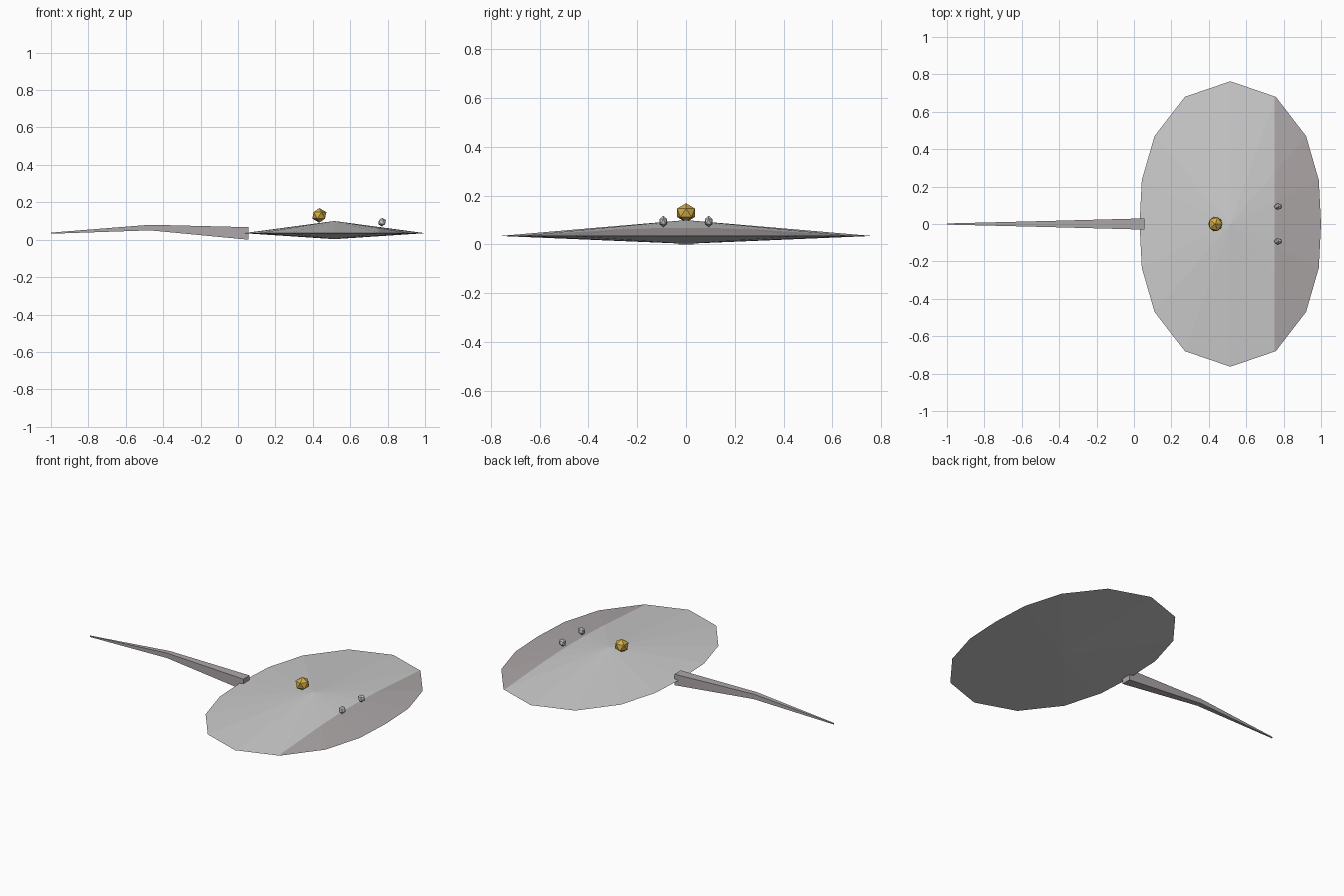
import bpy, bmesh
from mathutils import Vector, Matrix

cube = bpy.data.objects.get("Cube")
if cube:
    bpy.data.objects.remove(cube)


def material(name, rgb):
    m = bpy.data.materials.new(name)
    m.use_nodes = True
    m.diffuse_color = (*rgb, 1)
    m.node_tree.nodes["Principled BSDF"].inputs["Base Color"].default_value = (*rgb, 1)
    return m


skin = material("pale grey", (0.60, 0.60, 0.60))
snout = material("warm grey", (0.42, 0.385, 0.39))
silver = material("silver", (0.60, 0.61, 0.63))
gold = material("gold", (0.66, 0.42, 0.06))


def finish(name, bm, *mats):
    bmesh.ops.recalc_face_normals(bm, faces=bm.faces)
    mesh = bpy.data.meshes.new(name)
    bm.to_mesh(mesh)
    bm.free()
    for m in mats:
        mesh.materials.append(m)
    obj = bpy.data.objects.new(name, mesh)
    bpy.context.collection.objects.link(obj)


# Disc body: a quarter outline mirrored into a rim, with a top and a bottom peak
CX, RIM_Z = 0.515, 0.035
quarter = [(0.485, 0), (0.473, 0.235), (0.405, 0.47), (0.243, 0.68), (0, 0.763)]
half = quarter + [(-x, y) for x, y in quarter[-2::-1]]
outline = half + [(x, -y) for x, y in half[-2:0:-1]]
bm = bmesh.new()
rim = [bm.verts.new((CX + x, y, RIM_Z)) for x, y in outline]
top = bm.verts.new((CX, 0, 0.1))
bottom = bm.verts.new((CX, 0, 0.003))
for a, b in zip(rim, rim[1:] + rim[:1]):
    bm.faces.new((a, b, top))
    bm.faces.new((b, a, bottom))

# Darker leading edge on the upper surface
EDGE_X = 0.752
bmesh.ops.bisect_plane(bm, geom=bm.verts[:] + bm.edges[:] + bm.faces[:],
                       plane_co=(EDGE_X, 0, 0), plane_no=(1, 0, 0))
bm.normal_update()
for f in bm.faces:
    c = f.calc_center_median()
    f.material_index = int(c.x > EDGE_X and c.z > RIM_Z)
finish("disc_body", bm, skin, snout)

# Tapered tail: rectangular sections (x, half width, low z, high z)
sections = [(0.057, 0.03, 0.0, 0.067), (-0.47, 0.016, 0.05, 0.08), (-1, 0.003, 0.032, 0.038)]
bm = bmesh.new()
rings = [[bm.verts.new(p) for p in ((x, -w, lo), (x, w, lo), (x, w, hi), (x, -w, hi))]
         for x, w, lo, hi in sections]
for r, s in zip(rings, rings[1:]):
    for i in range(4):
        j = (i + 1) % 4
        bm.faces.new((r[i], r[j], s[j], s[i]))
bm.faces.new(rings[0])
bm.faces.new(rings[-1])
finish("tail", bm, snout)


def gem(name, centre, radii, mat):
    bm = bmesh.new()
    bmesh.ops.create_icosphere(bm, subdivisions=1, radius=1,
                               matrix=Matrix.Translation(Vector(centre)) @ Matrix.Diagonal((*radii, 1)))
    finish(name, bm, mat)


# Gold ball and the pair of eyes
gem("gold_ball", (0.435, 0, 0.13), (0.042, 0.043, 0.039), gold)
for side, name in ((1, "left_eye"), (-1, "right_eye")):
    gem(name, (0.77, side * 0.093, 0.094), (0.023, 0.018, 0.024), silver)
